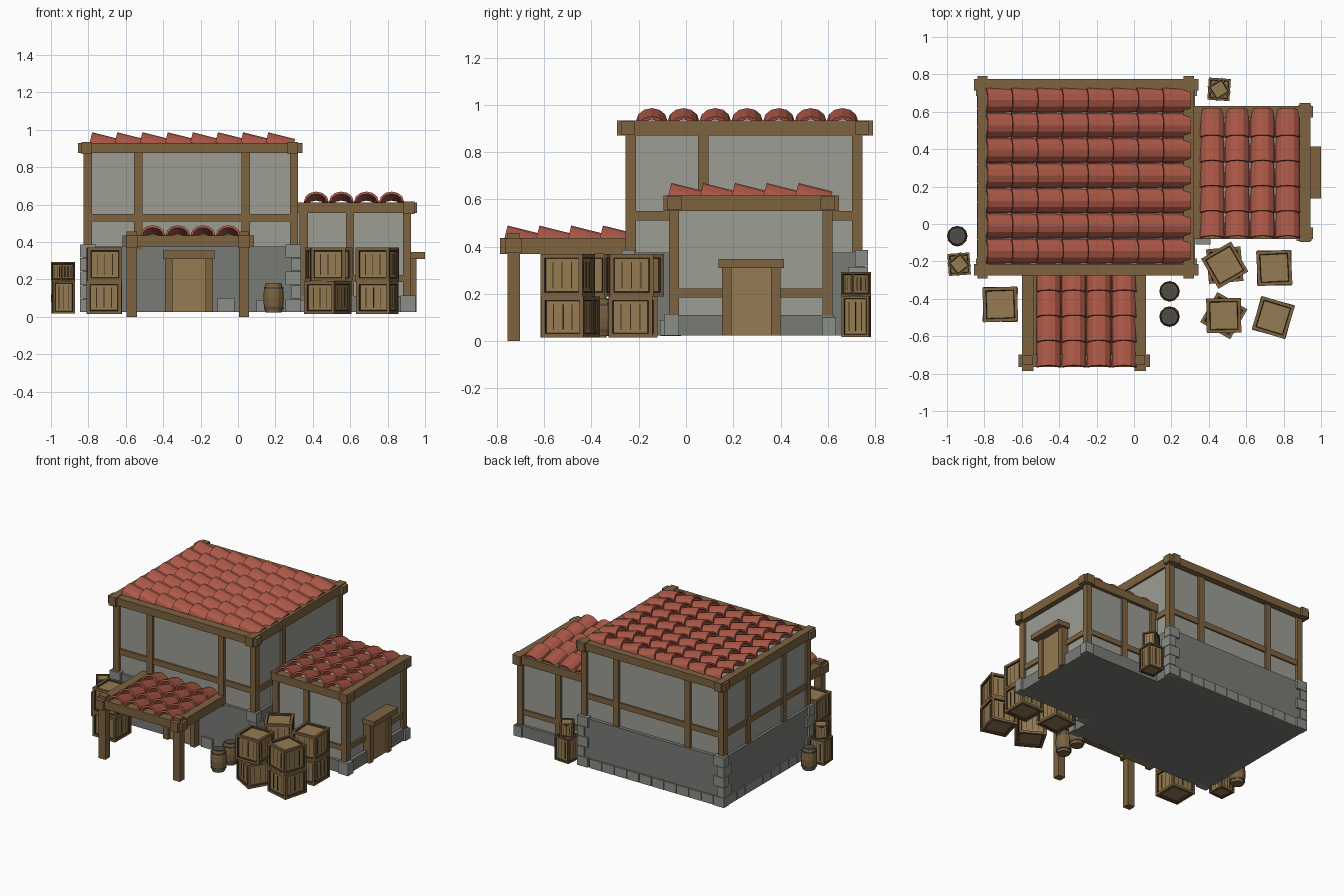
import bpy, bmesh
from math import radians, cos, sin, pi
from mathutils import Matrix, Vector

if "Cube" in bpy.data.objects:
    bpy.data.objects.remove(bpy.data.objects["Cube"])


def mat(name, hexcol):
    m = bpy.data.materials.new(name)
    rgb = [int(hexcol[i:i + 2], 16) / 255 for i in (0, 2, 4)]
    m.diffuse_color = [((c + .055) / 1.055) ** 2.4 for c in rgb] + [1]
    m.use_nodes = True
    m.node_tree.nodes["Principled BSDF"].inputs["Base Color"].default_value = m.diffuse_color
    return m


WOOD, PLANK, DARK = mat("wood", "7d6341"), mat("plank", "957b52"), mat("dark_wood", "3a2c1c")
WALL, BASE, STONE = mat("plaster", "9c9e94"), mat("base_stone", "797b76"), mat("light_stone", "8b8d87")
TILE, IRON = mat("clay_tile", "ac5847"), mat("iron", "4c4c4a")


def finish(name, bm, *mats):
    bmesh.ops.recalc_face_normals(bm, faces=bm.faces)
    me = bpy.data.meshes.new(name)
    bm.to_mesh(me)
    bm.free()
    for m in mats:
        me.materials.append(m)
    ob = bpy.data.objects.new(name, me)
    bpy.context.collection.objects.link(ob)
    return ob


def boxes(name, m, *specs):
    """One object from boxes given as (x0, x1, y0, y1, z0, z1)."""
    bm = bmesh.new()
    for x0, x1, y0, y1, z0, z1 in specs:
        size = Matrix.Diagonal((x1 - x0, y1 - y0, z1 - z0, 1))
        mid = Matrix.Translation(((x0 + x1) / 2, (y0 + y1) / 2, (z0 + z1) / 2))
        bmesh.ops.create_cube(bm, size=1, matrix=mid @ size)
    return finish(name, bm, m)


def roof_tiles(name, x, y, z, turn, rows, cols, pitch=.1345):
    """Overlapping half-round tiles; the raised open end is at the row start."""
    bm = bmesh.new()
    n, length = 6, .148
    arc = [(cos(pi * i / n), sin(pi * i / n)) for i in range(n + 1)]
    for r in range(rows):
        for c in range(cols):
            across = r * pitch
            px, py = (x + c * pitch, y + across) if turn == 0 else (x + across, y + c * pitch)
            mx = Matrix.Translation((px, py, z)) @ Matrix.Rotation(turn, 4, 'Z') @ Matrix.Rotation(radians(14), 4, 'Y')
            rings = [[bm.verts.new(mx @ Vector((e, w * a, h * b))) for a, b in arc]
                     for e in (0, length) for w, h in ((.066, .055), (.054, .042))]
            o0, i0, o1, i1 = rings
            for k in range(n):
                for p, q in ((o0, o1), (i0, i1), (o0, i0), (o1, i1)):
                    bm.faces.new((p[k], p[k + 1], q[k + 1], q[k]))
            for k in (0, n):
                bm.faces.new((o0[k], o1[k], i1[k], i0[k]))
    return finish(name, bm, TILE)


def lathe(name, m, x, y, profile, sides=12):
    bm = bmesh.new()
    rings = [[bm.verts.new((x + r * cos(2 * pi * i / sides), y + r * sin(2 * pi * i / sides), z))
              for i in range(sides)] for r, z in profile]
    for a, b in zip(rings, rings[1:]):
        for i in range(sides):
            j = (i + 1) % sides
            bm.faces.new((a[i], a[j], b[j], b[i]))
    bm.faces.new(rings[0])
    bm.faces.new(rings[-1])
    return finish(name, bm, m)


def crate(name, x, y, z, s, h, deg):
    bm = bmesh.new()
    bmesh.ops.create_cube(bm, size=1, matrix=Matrix.Diagonal((s, s, h, 1)))
    panels = list(bm.faces)
    t, d = s * .13, s * .06
    bmesh.ops.inset_individual(bm, faces=panels, thickness=t, depth=0)
    rim = bmesh.ops.inset_individual(bm, faces=panels, thickness=.005, depth=-d)['faces']
    for f in rim:
        f.material_index = 1
    for f in panels:
        f.material_index = 2
    # plank seams: thin slabs that just break the inset panels
    for k in (-.22, 0, .22):
        for sx, sy in ((.004, s - 2 * d + .003), (s - 2 * d + .003, .004)):
            off = (k * s, 0, 0) if sx < sy else (0, k * s, 0)
            v = bmesh.ops.create_cube(bm, size=1, matrix=Matrix.Translation(off)
                                      @ Matrix.Diagonal((sx, sy, h - 2 * t - .02, 1)))['verts']
            for f in {f for w in v for f in w.link_faces}:
                f.material_index = 1
    ob = finish(name, bm, WOOD, DARK, PLANK)
    ob.location = (x, y, z + h / 2)
    ob.rotation_euler.z = radians(deg)


# main house: walls, base, roof deck
boxes("main_walls", WALL, (-.81, .305, -.235, .73, .3, .91))
boxes("main_base", BASE, (-.83, .325, -.255, .755, .025, .375))

# main timber frame
main_posts = [(x, x + .045, y, y + .045, .36, .89) for x in (-.825, -.555, .02, .277) for y in (-.257, .702)]
main_posts += [(-.825, -.78, y, y + .045, .36, .89) for y in (.02, .43)]
main_posts += [(.277, .322, .05, .095, .36, .89)]
boxes("main_posts", WOOD, *main_posts)
boxes("main_middle_rails", WOOD,
      *[(-.82, .317, y, y + .035, .51, .55) for y in (-.25, .707)],
      *[(x, x + .035, -.25, .74, .51, .55) for x in (-.82, .282)])
boxes("main_roof_beams", WOOD,
      *[(-.855, .345, y, y + .06, .875, .93) for y in (-.275, .715)],
      *[(x, x + .055, -.292, .792, .87, .935) for x in (-.837, .265)])

# quoins at the main corners, long and short alternating
quoins = []
for sx, cx in ((1, -.845), (-1, .338)):
    for sy, cy in ((1, -.27), (-1, .77)):
        for k in range(5):
            a, b = (.085, .055) if k % 2 == 0 else (.055, .085)
            xs, ys = sorted((cx, cx + sx * a)), sorted((cy, cy + sy * b))
            quoins.append((*xs, *ys, .025 + k * .073, .095 + k * .073))
boxes("corner_stones", STONE, *quoins)

# footing stones
foot = [(-.755 + k * .1, -.66 + k * .1, .745, .765, .025, .09) for k in range(10)]
foot += [(-.84, -.82, -.18 + k * .1, -.085 + k * .1, .025, .09) for k in range(9)]
foot += [(-.11, -.02, -.268, -.25, .025, .1), (.1, .19, -.268, -.25, .025, .09)]
boxes("footing_stones", STONE, *foot)

# side annex
boxes("annex_walls", WALL, (.3, .905, -.055, .605, .1, .6))
boxes("annex_base", BASE, (.32, .93, -.075, .625, .025, .11))
boxes("annex_corner_stones", STONE, (.87, .95, -.09, -.03, .025, .115), (.33, .41, -.11, -.05, .025, .09),
      (.88, .945, .575, .635, .025, .1))
boxes("annex_posts", WOOD,
      *[(x, x + .043, y, y + .043, .1, .57) for x in (.33, .577, .882) for y in (-.072, .578)])
boxes("annex_rails", WOOD,
      *[(.32, .92, y, y + .035, .185, .222) for y in (-.067, .582)],
      (.885, .92, -.06, .61, .185, .222))
boxes("annex_roof_beams", WOOD,
      *[(.325, .957, y, y + .06, .555, .612) for y in (-.08, .57)],
      (.885, .943, -.095, .647, .55, .616), (.32, .36, -.08, .63, .555, .612))

# porch
boxes("porch_posts", WOOD, *[(x, x + .055, -.755, -.703, 0, .457) for x in (-.595, .005)])
boxes("porch_beams", WOOD, (-.617, .085, -.765, -.697, .375, .435),
      *[(x, x + .06, -.787, -.24, .37, .437) for x in (-.598, .003)])

# flat decks under the tiles
boxes("roof_decks", WOOD, (-.8, .29, -.24, .74, .88, .905), (.34, .9, -.04, .59, .56, .585),
      (-.56, .03, -.72, -.24, .385, .41))

# tile fields
roof_tiles("main_roof_tiles", -.793, -.145, .933, 0, 7, 8)
roof_tiles("annex_roof_tiles", .418, -.075, .616, pi / 2, 4, 5)
roof_tiles("porch_roof_tiles", -.456, -.768, .436, pi / 2, 4, 4)

# doors
boxes("front_door", PLANK, (-.375, -.15, -.285, -.24, .025, .315))
boxes("front_door_frame", WOOD, (-.4, -.125, -.335, -.24, .31, .355),
      *[(x, x + .04, -.305, -.24, .025, .315) for x in (-.39, -.175)])
boxes("side_door", PLANK, (.9, .94, .17, .39, .025, .315))
boxes("side_door_frame", WOOD, (.9, 1, .137, .415, .31, .347),
      *[(.9, .955, y, y + .04, .025, .315) for y in (.153, .36)])

# crate stacks: x, y, lower angle, upper angle
for i, (x, y, lo, up) in enumerate([(-.715, -.43, -1, 2), (.485, -.22, 5, 30), (.75, -.235, 0, 3),
                                    (.48, -.49, -30, 1), (.745, -.5, -15, -17)]):
    crate(f"lower_crate_{i}", x, y, .015, .185, .175, lo)
    crate(f"upper_crate_{i}", x, y, .19, .185, .18, up)
for i, (x, y, a) in enumerate([(-.935, -.215, 4), (.455, .72, -4)]):
    crate(f"small_lower_crate_{i}", x, y, .017, .118, .175, a)
    crate(f"small_upper_crate_{i}", x, y, .192, .092, .1, a + 35)

# barrels
for i, (x, y) in enumerate([(.19, -.36), (.19, -.495), (-.945, -.065)]):
    lathe(f"barrel_{i}", WOOD, x, y, [(.043, .022), (.052, .06), (.055, .1), (.052, .14), (.043, .177)])
    lathe(f"barrel_lid_{i}", IRON, x, y, [(.038, .17), (.038, .18)])
    for k, (r, z) in enumerate([(.049, .04), (.049, .148)]):
        lathe(f"barrel_hoop_{i}_{k}", IRON, x, y, [(r + .003, z), (r + .003, z + .012)])
